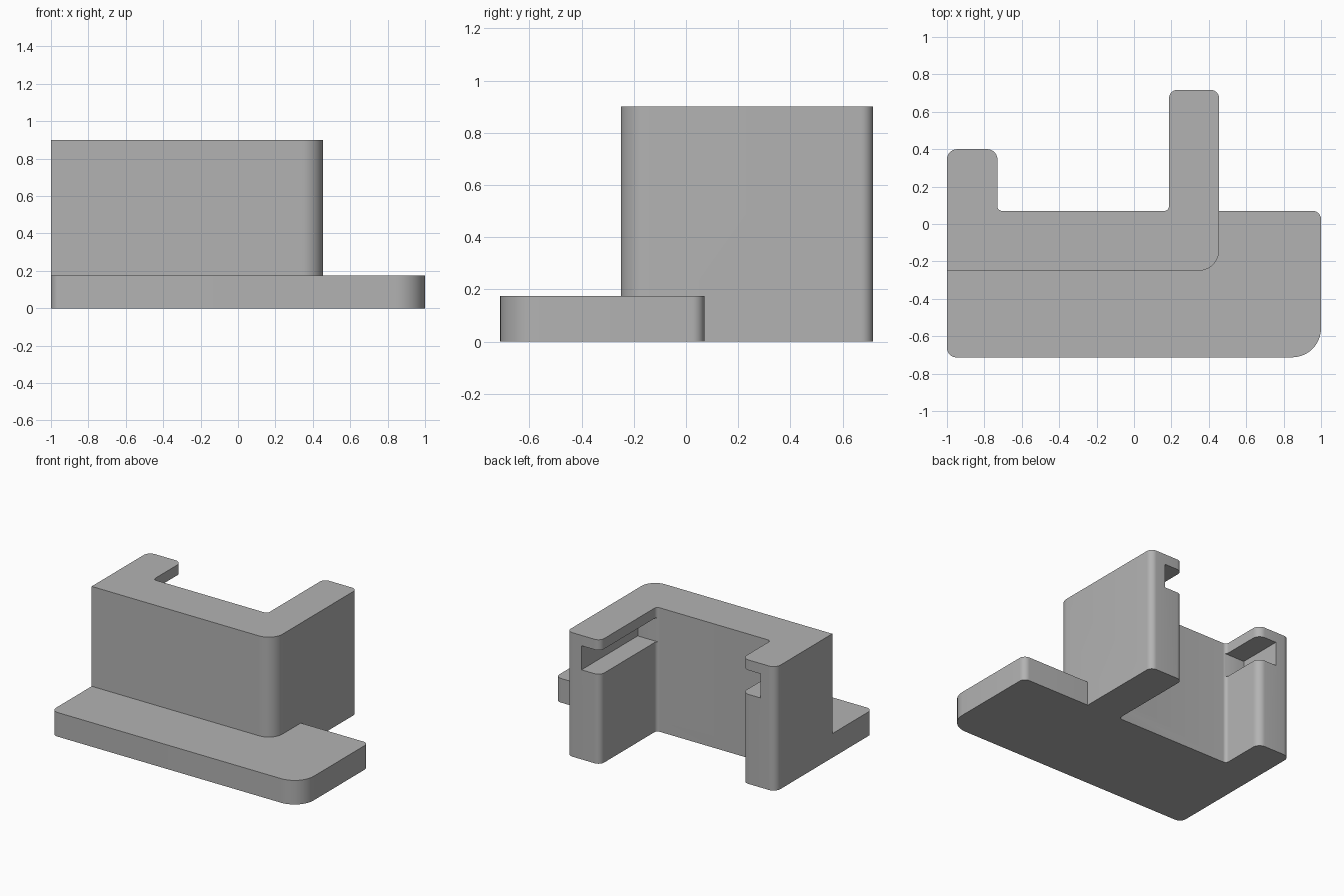
import bpy, bmesh, math
from mathutils import Vector

if "Cube" in bpy.data.objects:
    bpy.data.objects.remove(bpy.data.objects["Cube"])

grey = bpy.data.materials.new("plain grey")
grey.diffuse_color = (0.45, 0.45, 0.45, 1)
grey.use_nodes = True
grey.node_tree.nodes["Principled BSDF"].inputs["Base Color"].default_value = grey.diffuse_color


def extrude_profile(name, corners, z0, z1, seg=10):
    """Prism from (x, y, fillet radius) corners listed anticlockwise."""
    pts = []
    n = len(corners)
    for i, (x, y, r) in enumerate(corners):
        p = Vector((x, y))
        if r == 0:
            pts.append(p)
            continue
        a = (Vector(corners[i - 1][:2]) - p).normalized()
        b = (Vector(corners[(i + 1) % n][:2]) - p).normalized()
        centre = p + (a + b) * r
        for k in range(seg + 1):
            t = k / seg * math.pi / 2
            pts.append(centre - b * r * math.cos(t) - a * r * math.sin(t))
    bm = bmesh.new()
    low = [bm.verts.new((p.x, p.y, z0)) for p in pts]
    top = [bm.verts.new((p.x, p.y, z1)) for p in pts]
    bm.faces.new(low[::-1])
    bm.faces.new(top)
    for i in range(len(pts)):
        j = (i + 1) % len(pts)
        bm.faces.new((low[i], low[j], top[j], top[i]))
    bmesh.ops.recalc_face_normals(bm, faces=bm.faces)
    mesh = bpy.data.meshes.new(name)
    bm.to_mesh(mesh)
    bm.free()
    mesh.materials.append(grey)
    obj = bpy.data.objects.new(name, mesh)
    bpy.context.collection.objects.link(obj)
    return obj


def combine(obj, tool, operation):
    mod = obj.modifiers.new(operation.lower(), 'BOOLEAN')
    mod.operation, mod.object, mod.solver = operation, tool, 'EXACT'
    bpy.context.view_layer.objects.active = obj
    bpy.ops.object.modifier_apply(modifier=mod.name)
    bpy.data.objects.remove(tool, do_unlink=True)


# U-shaped upright wall with one short and one long arm
bracket = extrude_profile("bracket", [
    (-1, -0.25, 0), (0.455, -0.25, 0.11), (0.455, 0.717, 0.045),
    (0.187, 0.717, 0.045), (0.187, 0.07, 0.025), (-0.73, 0.07, 0.025),
    (-0.73, 0.4, 0.055), (-1, 0.4, 0.055)], 0, 0.9)

# Slots open to the inside and the back end of both arms
for x0, x1 in ((-0.88, -0.70), (0.16, 0.337)):
    slot = extrude_profile("slot_cutter", [
        (x0, 0.072, 0), (x1, 0.072, 0), (x1, 0.9, 0), (x0, 0.9, 0)], 0.65, 0.825)
    slot.hide_render = True
    combine(bracket, slot, 'DIFFERENCE')

# Flat base plate
plate = extrude_profile("base_plate", [
    (-1, -0.713, 0.05), (1, -0.713, 0.155), (1, 0.07, 0.045), (-1, 0.07, 0)], 0, 0.175)
combine(bracket, plate, 'UNION')

bpy.ops.object.select_all(action='DESELECT')
bracket.select_set(True)
bpy.context.view_layer.objects.active = bracket
bpy.ops.object.shade_smooth_by_angle(angle=math.radians(30))
